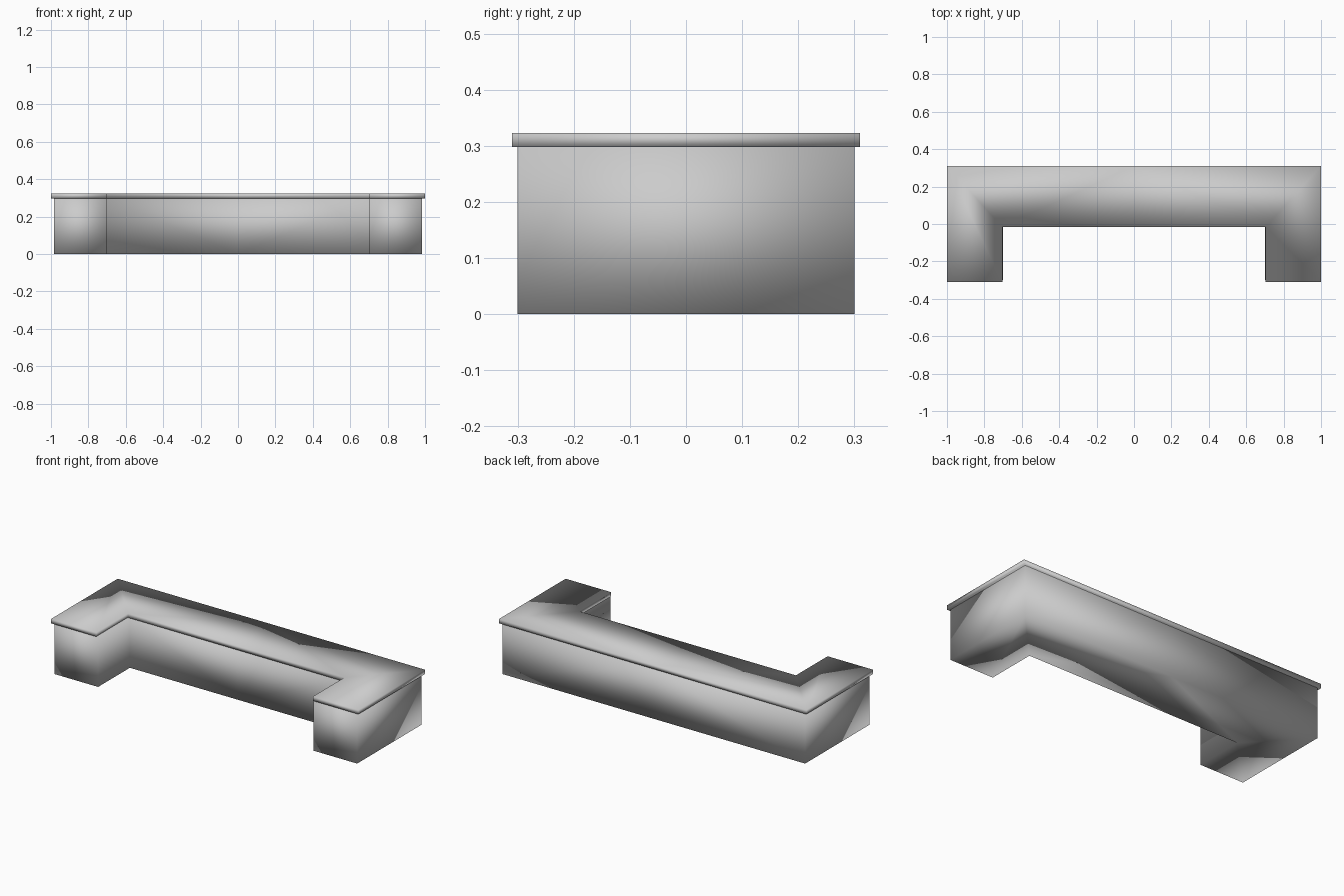
import bpy, bmesh

if "Cube" in bpy.data.objects:
    bpy.data.objects.remove(bpy.data.objects["Cube"])


def u_block(name, half_x, half_y, inner_x, inner_y, z0, z1):
    """Extrude the right half of a U-shaped plan and mirror it across x = 0."""
    plan = [(0, inner_y), (inner_x, inner_y), (inner_x, -half_y),
            (half_x, -half_y), (half_x, half_y), (0, half_y)]
    bm = bmesh.new()
    base = bm.faces.new([bm.verts.new((x, y, z0)) for x, y in plan])
    ext = bmesh.ops.extrude_face_region(bm, geom=[base], use_keep_orig=True)
    top = [v for v in ext["geom"] if isinstance(v, bmesh.types.BMVert)]
    bmesh.ops.translate(bm, verts=top, vec=(0, 0, z1 - z0))
    bmesh.ops.recalc_face_normals(bm, faces=bm.faces)
    # open the half at the mirror plane so the two sides weld into one shell
    seam = [f for f in bm.faces if all(abs(v.co.x) < 1e-5 for v in f.verts)]
    bmesh.ops.delete(bm, geom=seam, context='FACES_ONLY')
    for f in bm.faces:
        f.smooth = True
    mesh = bpy.data.meshes.new(name)
    bm.to_mesh(mesh)
    bm.free()
    obj = bpy.data.objects.new(name, mesh)
    bpy.context.collection.objects.link(obj)
    mirror = obj.modifiers.new("Mirror", 'MIRROR')
    mirror.use_clip = True
    return obj


# Counter body with two forward wings
u_block("counter_body", 0.985, 0.30, 0.70, -0.005, 0.0, 0.30)
# Thin worktop, slightly overhanging the body
u_block("counter_top", 1.0, 0.31, 0.704, -0.016, 0.298, 0.323)
